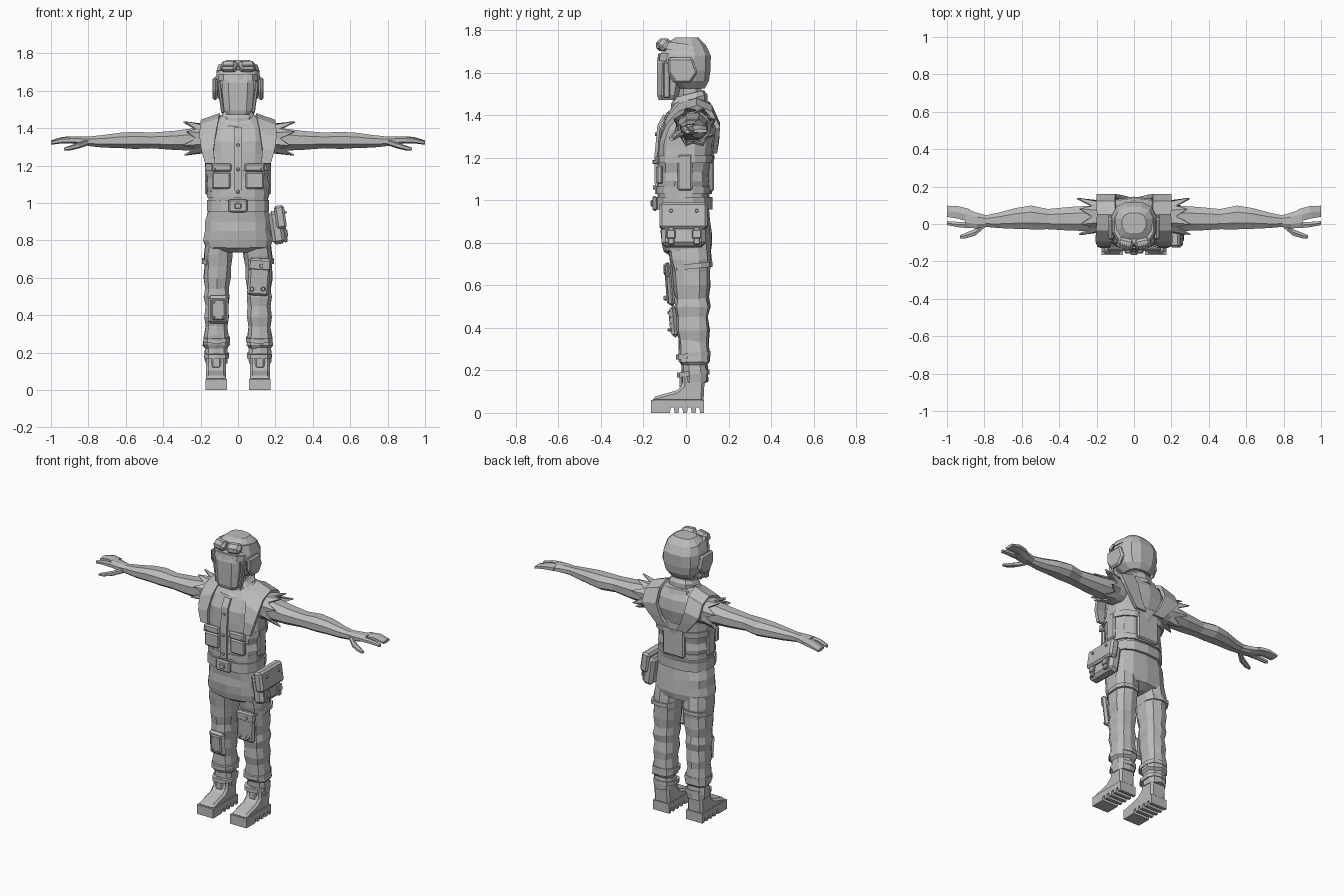
import bpy, bmesh, math, random
from mathutils import Matrix, Vector

random.seed(4)
grey = bpy.data.materials.new("plain grey")
grey.diffuse_color = (0.5, 0.5, 0.5, 1)


def finish(name, bm, bevel=0.0):
    bmesh.ops.recalc_face_normals(bm, faces=bm.faces)
    me = bpy.data.meshes.new(name)
    bm.to_mesh(me)
    bm.free()
    me.materials.append(grey)
    ob = bpy.data.objects.new(name, me)
    bpy.context.collection.objects.link(ob)
    if bevel:
        m = ob.modifiers.new("bevel", 'BEVEL')
        m.width, m.segments, m.limit_method = bevel, 1, 'ANGLE'
    return ob


def loft(name, rings, n=10, axis='z', power=0.75, jit=0.0, tilt=0.0, caps=True):
    """Rings (pos, c1, c2, r1, r2): around z c=(x,y), along x c=(y,z)."""
    bm = bmesh.new()
    loops = []
    for pos, c1, c2, r1, r2 in rings:
        loop = []
        for i in range(n):
            t = 2 * math.pi * (i + 0.5) / n
            c, s = math.cos(t), math.sin(t)
            k = 1 + random.uniform(-jit, jit)
            a = c1 + k * r1 * math.copysign(abs(c) ** power, c)
            b = c2 + k * r2 * math.copysign(abs(s) ** power, s)
            p = pos + random.uniform(-jit, jit) * 0.12
            loop.append(bm.verts.new((a, b, p + tilt * (b - c2)) if axis == 'z' else (p, a, b)))
        loops.append(loop)
    for u, v in zip(loops, loops[1:]):
        for i in range(n):
            j = (i + 1) % n
            bm.faces.new((u[i], u[j], v[j], v[i]))
    if caps:
        bm.faces.new(loops[0])
        bm.faces.new(loops[-1])
    return finish(name, bm)


def box(name, loc, size, rot=(0, 0, 0), bevel=0.008):
    bm = bmesh.new()
    bmesh.ops.create_cube(bm, size=1, matrix=Matrix.Diagonal((*size, 1)))
    ob = finish(name, bm, bevel)
    ob.location, ob.rotation_euler = loc, rot
    return ob


def stud(name, loc, r=0.011, rot=(math.pi / 2, 0, 0)):
    bm = bmesh.new()
    bmesh.ops.create_cone(bm, cap_ends=True, segments=6, radius1=r, radius2=r * 0.7, depth=0.014)
    ob = finish(name, bm)
    ob.location, ob.rotation_euler = loc, rot


def prism(name, pts, x0, x1, bevel=0.0):
    """Extrude a y-z outline along x."""
    bm = bmesh.new()
    f = bm.faces.new([bm.verts.new((x0, y, z)) for y, z in pts])
    r = bmesh.ops.extrude_face_region(bm, geom=[f])
    vs = [v for v in r['geom'] if isinstance(v, bmesh.types.BMVert)]
    bmesh.ops.translate(bm, verts=vs, vec=(x1 - x0, 0, 0))
    return finish(name, bm, bevel)


def strip(name, path, thick):
    """Band from (x_in, x_out, y, z_in, z_out) stations."""
    bm = bmesh.new()
    rows = [(bm.verts.new((a, y, zi)), bm.verts.new((b, y, zo))) for a, b, y, zi, zo in path]
    for p, q in zip(rows, rows[1:]):
        bm.faces.new((p[0], p[1], q[1], q[0]))
    ob = finish(name, bm)
    m = ob.modifiers.new("thickness", 'SOLIDIFY')
    m.thickness, m.offset = thick, 0
    return ob


# Torso, hips and belt
loft("shirt_body", [(0.99, 0, -.01, .165, .12), (1.05, 0, -.015, .16, .125), (1.09, 0, -.01, .172, .125),
     (1.13, 0, -.01, .163, .122), (1.19, 0, -.005, .175, .13), (1.26, 0, 0, .168, .13), (1.33, 0, .01, .175, .135),
     (1.40, 0, .022, .165, .115), (1.45, 0, .025, .115, .085), (1.48, 0, .02, .075, .065)], 14, jit=.02)
loft("trouser_hips", [(.735, 0, 0, .10, .07), (.76, 0, .005, .175, .11), (.80, 0, .005, .187, .12),
     (.85, 0, 0, .178, .12), (.90, 0, 0, .178, .115), (.97, 0, -.01, .158, .115)], 14, jit=.02)
for nm, z0, z1, g in (("belt", .955, 1.015, .012), ("vest_hem", 1.03, 1.065, .01)):
    loft(nm, [(z0, 0, -.01, .158 + g, .122 + g), (z1, 0, -.01, .158 + g, .122 + g)], 14)
box("buckle", (0, -.146, .985), (.10, .025, .07))
box("buckle_bar", (0, -.16, .985), (.035, .012, .03), bevel=.004)

# Vest details
strip("placket", [(-.022, .022, -.139, 1.03, 1.03), (-.022, .022, -.142, 1.2, 1.2),
                  (-.022, .022, -.128, 1.35, 1.35), (-.022, .022, -.10, 1.40, 1.40)], .014)
for z, y in ((1.06, -.149), (1.18, -.150), (1.31, -.139)):
    stud("vest_button", (0, y, z))
box("back_panel", (0, .118, 1.15), (.15, .025, .22))
loft("vest_chest_band", [(1.175, 0, -.005, .179, .136), (1.21, 0, -.002, .178, .137)], 14)
for s in (-1, 1):
    box("chest_pocket", (s * .09, -.125, 1.12), (.10, .03, .09))
    box("pocket_flap", (s * .09, -.134, 1.19), (.11, .02, .045))
    stud("flap_button", (s * .13, -.146, 1.18))
    box("side_strap", (s * .167, -.005, 1.13), (.02, .07, .17))
    # shoulder panel running from chest to back
    strip("shoulder_panel", [(s * a, s * b, y, zi, zo) for a, b, y, zi, zo in (
        (.125, .175, -.118, 1.21, 1.21), (.13, .195, -.112, 1.29, 1.28), (.115, .205, -.085, 1.38, 1.35),
        (.10, .20, -.03, 1.445, 1.41), (.095, .195, .05, 1.47, 1.435), (.10, .20, .115, 1.44, 1.41),
        (.10, .20, .15, 1.36, 1.34), (.07, .17, .145, 1.28, 1.30), (.03, .10, .135, 1.22, 1.22))], .022)

# Neck, scarf and collar
loft("neck", [(1.44, 0, .02, .06, .06), (1.58, 0, .015, .06, .06)], 8)
loft("scarf", [(1.40, 0, .01, .12, .115), (1.435, 0, .01, .11, .105), (1.445, 0, .01, .09, .085)],
     10, jit=.02, tilt=.25)
loft("collar", [(1.43, 0, .015, .09, .085), (1.475, 0, .015, .088, .085), (1.50, 0, .015, .07, .07)],
     10, tilt=.25)

# Head with helmet, mask and goggles
loft("helmet", [(1.525, 0, .025, .075, .065), (1.56, 0, .012, .108, .098), (1.61, 0, 0, .124, .118),
     (1.68, 0, -.002, .122, .122), (1.73, 0, -.005, .105, .10), (1.765, 0, .005, .065, .055)], 12)
loft("face_mask", [(1.47, 0, -.085, .062, .045), (1.495, 0, -.085, .078, .053), (1.60, 0, -.075, .09, .065),
     (1.645, 0, -.075, .09, .065), (1.675, 0, -.07, .088, .06)], 8, power=.6)
loft("helmet_brim", [(1.655, 0, -.05, .106, .086), (1.69, 0, -.045, .108, .085)], 10, power=.6)
for s in (-1, 1):
    prism("ear_flap", [(-.085, 1.67), (.03, 1.67), (.055, 1.60), (.02, 1.55), (-.05, 1.55), (-.085, 1.60)],
          s * .11, s * .137, .01)
    box("chin_strap", (s * .092, -.09, 1.565), (.018, .03, .17), (0, s * .13, 0), .005)
    box("goggle_rim", (s * .047, -.105, 1.73), (.088, .05, .062), (-.75, 0, s * .25), .015)
    box("goggle_lens", (s * .05, -.121, 1.745), (.064, .012, .038), (-.75, 0, s * .25), .005)
loft("goggle_strap", [(1.70, 0, -.005, .119, .117), (1.735, 0, -.005, .107, .102)], 12, tilt=-.12)

# Arms, hands and torn sleeves
def arm(s):
    def limb(name, rings, n=8):
        loft(name, [(s * x, *r) for x, *r in rings], n, 'x', .9)
    limb("arm", [(.14, .035, 1.345, .07, .07), (.24, .03, 1.34, .072, .064), (.34, .028, 1.335, .068, .055),
                 (.46, .026, 1.335, .058, .045), (.55, .035, 1.335, .068, .049), (.63, .03, 1.335, .06, .044),
                 (.72, .02, 1.33, .045, .036), (.80, .015, 1.33, .032, .027)])
    limb("palm", [(.78, .015, 1.33, .032, .027), (.84, .018, 1.333, .045, .026), (.90, .032, 1.338, .055, .018)])
    limb("fingers", [(.88, .045, 1.338, .04, .018), (.94, .062, 1.338, .038, .016), (1.0, .068, 1.325, .034, .01)], 6)
    limb("index_finger", [(.88, -.005, 1.336, .02, .016), (.94, -.003, 1.334, .016, .015), (1.0, .005, 1.322, .012, .01)], 6)
    limb("thumb", [(.80, -.005, 1.325, .018, .016), (.85, -.045, 1.308, .02, .016), (.90, -.062, 1.294, .017, .013),
                   (.93, -.068, 1.288, .01, .008)], 6)
    # sleeve edge pulled into long and short points
    bm = bmesh.new()
    n = 16
    loops = [[], [], []]
    for i in range(n):
        t = 2 * math.pi * i / n
        tip = random.uniform(.27, .31) if i % 2 else .225
        rad = .108 if i % 2 else .082
        for loop, x, r in zip(loops, (.15, .20, tip), (.088, .088, rad)):
            loop.append(bm.verts.new((s * x, .04 + r * math.cos(t), 1.345 + .92 * r * math.sin(t))))
    for u, v in zip(loops, loops[1:]):
        for i in range(n):
            j = (i + 1) % n
            bm.faces.new((u[i], u[j], v[j], v[i]))
    sleeve = finish("torn_sleeve", bm)
    m = sleeve.modifiers.new("thickness", 'SOLIDIFY')
    m.thickness = .008

# Legs and boots
def leg(s):
    loft("trouser_leg", [(z, s * x, y, rx, ry) for z, x, y, rx, ry in (
        (.80, .10, .01, .075, .10), (.72, .106, .022, .078, .098), (.66, .108, .025, .073, .09),
        (.60, .112, .027, .074, .087), (.54, .112, .028, .064, .078), (.50, .114, .03, .070, .083),
        (.45, .113, .03, .062, .075), (.39, .115, .032, .068, .078), (.34, .116, .035, .06, .07),
        (.29, .116, .038, .067, .073), (.24, .116, .04, .074, .072), (.225, .117, .04, .06, .06),
        (.18, .117, .043, .064, .063), (.145, .117, .043, .06, .06))], 10, jit=.045)
    for z, r in ((.69, .082), (.27, .074), (.185, .068)):
        loft("leg_strap", [(z - .012, s * .113, .034, r, r + .008), (z + .012, s * .113, .034, r, r + .008)], 10, tilt=.1)
    prism("boot_upper", [(-.158, .05), (-.155, .075), (-.10, .09), (-.045, .105), (-.018, .13), (-.015, .20),
                         (.09, .20), (.082, .05)], s * .064, s * .17, .014)
    sole = [(-.165, 0), (-.165, .06), (.085, .06), (.085, 0)]
    for y in (.06, .02, -.02, -.06):
        sole += [(y + .006, 0), (y + .003, .025), (y - .012, .025), (y - .015, 0)]
    prism("boot_sole", sole, s * .06, s * .175)
    box("boot_tongue", (s * .117, -.02, .155), (.05, .02, .08))

for s in (-1, 1):
    arm(s)
    leg(s)

# Knee pad on one leg, thigh plate on the other
box("knee_pad", (-.105, -.056, .43), (.11, .028, .15), (.08, 0, -.05), .014)
box("knee_pad_face", (-.105, -.071, .43), (.075, .012, .11), (.08, 0, -.05), .01)
for dx in (-.025, .025):
    for dz in (-.04, .04):
        stud("knee_rivet", (-.105 + dx, -.079, .43 + dz), .008)
box("thigh_plate", (.112, -.077, .605), (.115, .03, .20), (.08, .06, .1), .012)
box("thigh_plate_flap", (.116, -.09, .67), (.12, .02, .06), (.08, .06, .1), .008)
for x, z in ((.125, .665), (.075, .54), (.135, .54)):
    stud("thigh_rivet", (x, -.098, z), .013)

# Belt pouch with flap and two buckled straps
box("pouch", (.208, -.012, .87), (.07, .205, .18), (0, -.15, 0), .018)
box("pouch_flap", (.226, -.012, .925), (.055, .225, .125), (0, -.15, 0), .012)
for y in (-.07, .05):
    box("pouch_strap", (.248, y, .85), (.02, .03, .12), (0, -.15, 0), .005)
    box("pouch_buckle", (.258, y, .84), (.016, .042, .04), (0, -.15, 0), .004)
    stud("pouch_stud", (.252, y, .95), .01, (0, math.pi / 2, 0))
